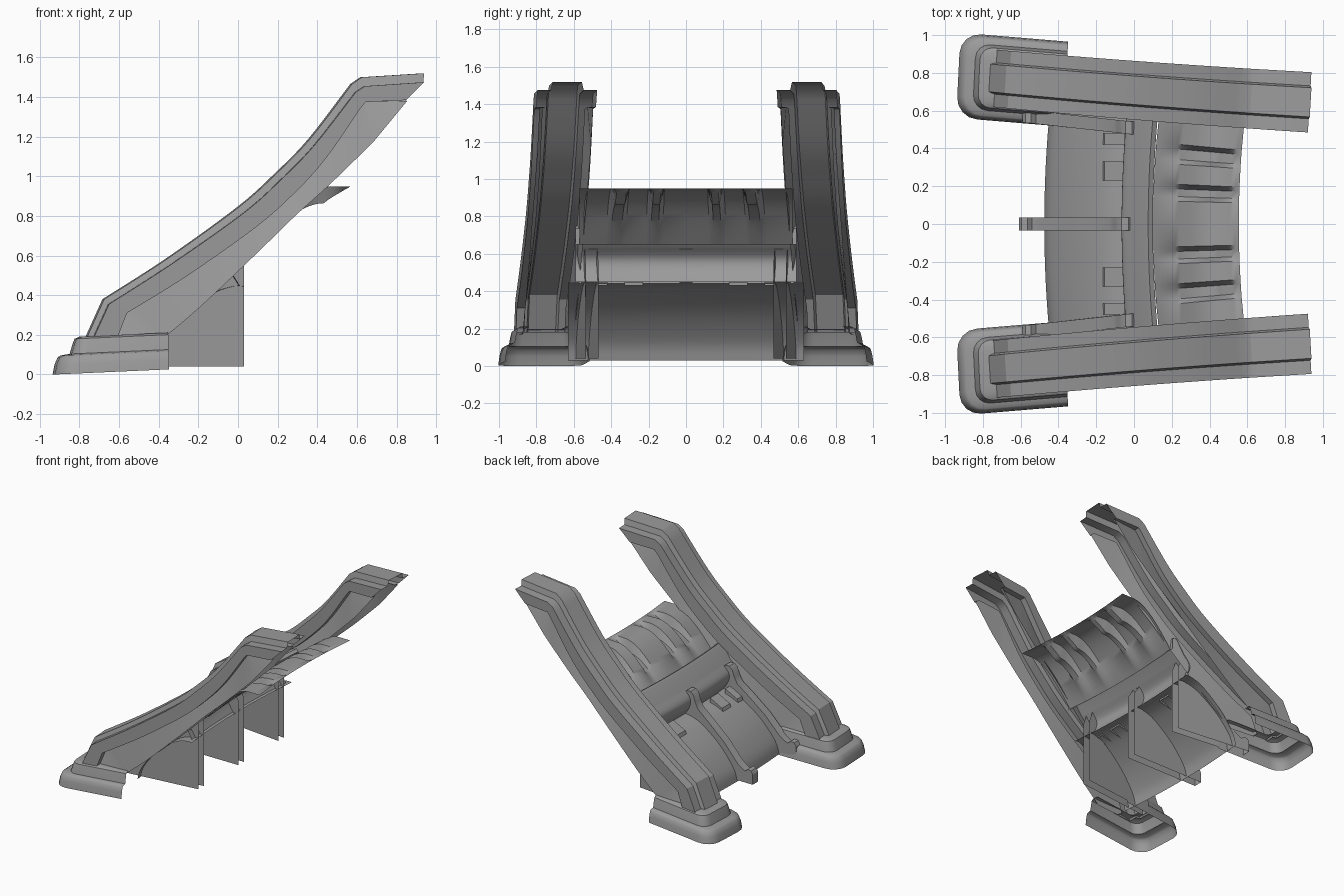
import bpy, bmesh, math

if "Cube" in bpy.data.objects:
    bpy.data.objects.remove(bpy.data.objects["Cube"])

GREY = bpy.data.materials.new("dark_grey")
GREY.diffuse_color = (.33, .33, .33, 1)
GREY.use_nodes = True
GREY.node_tree.nodes["Principled BSDF"].inputs["Base Color"].default_value = GREY.diffuse_color


def make(name, verts, faces, angle=30):
    me = bpy.data.meshes.new(name)
    me.from_pydata(verts, [], faces)
    me.materials.append(GREY)
    bm = bmesh.new()
    bm.from_mesh(me)
    bmesh.ops.remove_doubles(bm, verts=bm.verts, dist=0.0005)
    bmesh.ops.recalc_face_normals(bm, faces=bm.faces)
    bm.to_mesh(me)
    bm.free()
    ob = bpy.data.objects.new(name, me)
    bpy.context.collection.objects.link(ob)
    bpy.ops.object.select_all(action='DESELECT')
    ob.select_set(True)
    bpy.context.view_layer.objects.active = ob
    bpy.ops.object.shade_smooth_by_angle(angle=math.radians(angle))
    return ob


def skin(name, rows, angle=30):
    """Surface through rows of equal point count."""
    n = len(rows[0])
    verts = [p for r in rows for p in r]
    faces = [(i * n + j, i * n + j + 1, (i + 1) * n + j + 1, (i + 1) * n + j)
             for i in range(len(rows) - 1) for j in range(n - 1)]
    return make(name, verts, faces, angle)


def smooth(pts, first=0, last=None, n=5):
    """Catmull-Rom through pts between first and last, straight elsewhere."""
    last = len(pts) - 1 if last is None else last
    out = []
    for i in range(len(pts) - 1):
        b, c = pts[i], pts[i + 1]
        if not first <= i < last:
            out.append(b)
            continue
        a = pts[i - 1] if i > first else b
        d = pts[i + 2] if i + 1 < last else c
        for k in range(n):
            t = k / n
            out.append(tuple(0.5 * (2 * q + (r - p) * t + (2 * p - 5 * q + 4 * r - s) * t * t
                                    + (3 * q - p - 3 * r + s) * t ** 3)
                             for p, q, r, s in zip(a, b, c, d)))
    return out + [pts[-1]]


def rail_y(x, s):
    return 0.705 + .003 * s - (0.08 - .002 * s) * x + 0.01 * x * x


# side-view curves of the rails, station by station
CAP = [(-.77, .18), (-.68, .38), (-.36, .585), (0, .845), (.19, 1.015), (.36, 1.19), (.57, 1.465), (.62, 1.5), (.935, 1.52)]
LEDGE = [(-.74, .18), (-.66, .355), (-.34, .56), (.02, .815), (.21, .985), (.375, 1.155), (.585, 1.425), (.63, 1.455), (.93, 1.475)]
RIM = [(-.62, .18), (-.57, .31), (-.27, .495), (.07, .735), (.26, .9), (.43, 1.085), (.61, 1.345), (.635, 1.375), (.84, 1.385)]
LOW = [(-.6, .17), (-.4, .17), (-.2, .34), (.08, .605), (.28, .8), (.44, .945), (.6, 1.1), (.68, 1.18), (.845, 1.38)]
curves = [smooth(c, 1, 6) for c in (CAP, LEDGE, RIM, LOW)]
half = [(3, .14), (2, .11), (2, .155), (1, .155), (1, .085), (0, .075)]
section = [(c, -v) for c, v in half] + [(c, v) for c, v in reversed(half)]

for s, side in ((1, "back"), (-1, "front")):
    rows = []
    for st in zip(*curves):
        rows.append([(st[c][0] + .06 * v, s * (rail_y(st[c][0], s) + v * (1 + .03 * st[c][0])), st[c][1])
                     for c, v in section])
    skin(side + "_rail", rows)

# stepped feet, open underneath and at the rear
for s, side in ((1, "back"), (-1, "front")):
    rows = []
    for d, z in [(0, 0), (.01, .05), (.025, .085), (.04, .094), (.085, .1), (.1, .15), (.11, .175), (.135, .185), (.21, .185)]:
        w, xf, r = .225 - d * .6, -.935 + d, max(.11 - d * .4, .03)
        arc = [(xf + r - r * math.sin(a), w - r + r * math.cos(a))
               for a in (k * math.pi / 8 for k in range(5))]
        loop = [(-.365, w)] + arc + [(x, -v) for x, v in reversed(arc)] + [(-.365, -w)]
        rows.append([(x + .05 * v + .005, s * (.71 - .083 * x + v), z + .045 * (x + .94))
                     for x, v in loop])
    skin(side + "_foot", rows, 35)


# curved cross sheets, bowed towards -x in plan
def cross_sheet(name, profile, half_width, k=.08, n=16):
    rows = []
    for x, z in profile:
        ys = [half_width * (2 * j / n - 1) for j in range(n + 1)]
        rows.append([(x + k * y * y, y, z) for y in ys])
    return skin(name, rows)


cross_sheet("lower_apron", smooth([(-.475, .03), (-.44, .13), (-.32, .28), (-.16, .405), (-.05, .445), (0, .445)]), .63)
cross_sheet("nose_band", smooth([(-.02, .45), (-.06, .52), (-.06, .58), (-.01, .64)], n=4)
            + [(.055, .735), (.075, .75), (.1, .735), (.1, .65)], .59)

# upper deck with tapering grooves; columns follow the groove edges
cols = [(0, 0)]
for a, b in ((.12, .21), (.315, .42)):
    cols += [(a, 0), (a + .025, 1), (b - .025, 1), (b, 0)]
cols += [(.57, 0)]
cols = [(-y, g) for y, g in reversed(cols[1:])] + cols
NX, rows = 20, []
for i in range(NX + 1):
    t = i / NX
    x = .1 + .455 * t
    top = .65 + .3 * math.sin(min(t / .8, 1) * math.pi / 2)
    depth = .08 * (t / .7 if t < .7 else (1 - t) / .3)
    row = []
    for y, g in cols:
        y *= 1.03 - .1 * t if abs(y) < .5 else 1
        row.append((x + .1 * y * y, y, top - depth * g))
    rows.append(row)
skin("upper_deck", rows, 40)

# three ribs: top strip with two side plates
RIB = [(-.61, .04), (-.61, .12), (-.595, .145), (-.565, .15), (-.54, .13), (-.48, .17), (-.36, .31), (-.22, .435),
       (-.13, .51), (-.105, .56), (-.09, .61), (-.065, .635), (-.03, .635), (-.018, .625)]
for name, y0, lean, dx in (("middle_rib", 0, 0, 0), ("back_rib", .505, -.11, .02), ("front_rib", -.505, .11, .02)):
    n = len(RIB)
    verts = []
    for v in (-.034, .034):
        verts += [(x + dx, y0 + lean * x + v, z) for x, z in RIB]
        verts += [(x, y0 + lean * x + v, z) for x, z in ((.03, .55), (.03, .04))]
    m = n + 2
    faces = [(i, i + 1, m + i + 1, m + i) for i in range(n - 1)]
    faces += [tuple(range(m)), tuple(range(2 * m - 1, m - 1, -1))]
    make(name, verts, faces)

# small support tabs between apron and nose band
for s, side in ((1, "back"), (-1, "front")):
    for label, a, b in (("inner", .23, .33), ("outer", .42, .48)):
        prof = [(-.165, .4), (-.155, .425), (-.05, .48), (-.05, .43)]
        verts = [(x, s * y, z) for y in (a, b) for x, z in prof]
        make(f"{side}_{label}_tab", verts,
             [(0, 1, 2, 3), (4, 5, 6, 7), (0, 1, 5, 4), (1, 2, 6, 5), (2, 3, 7, 6)])
